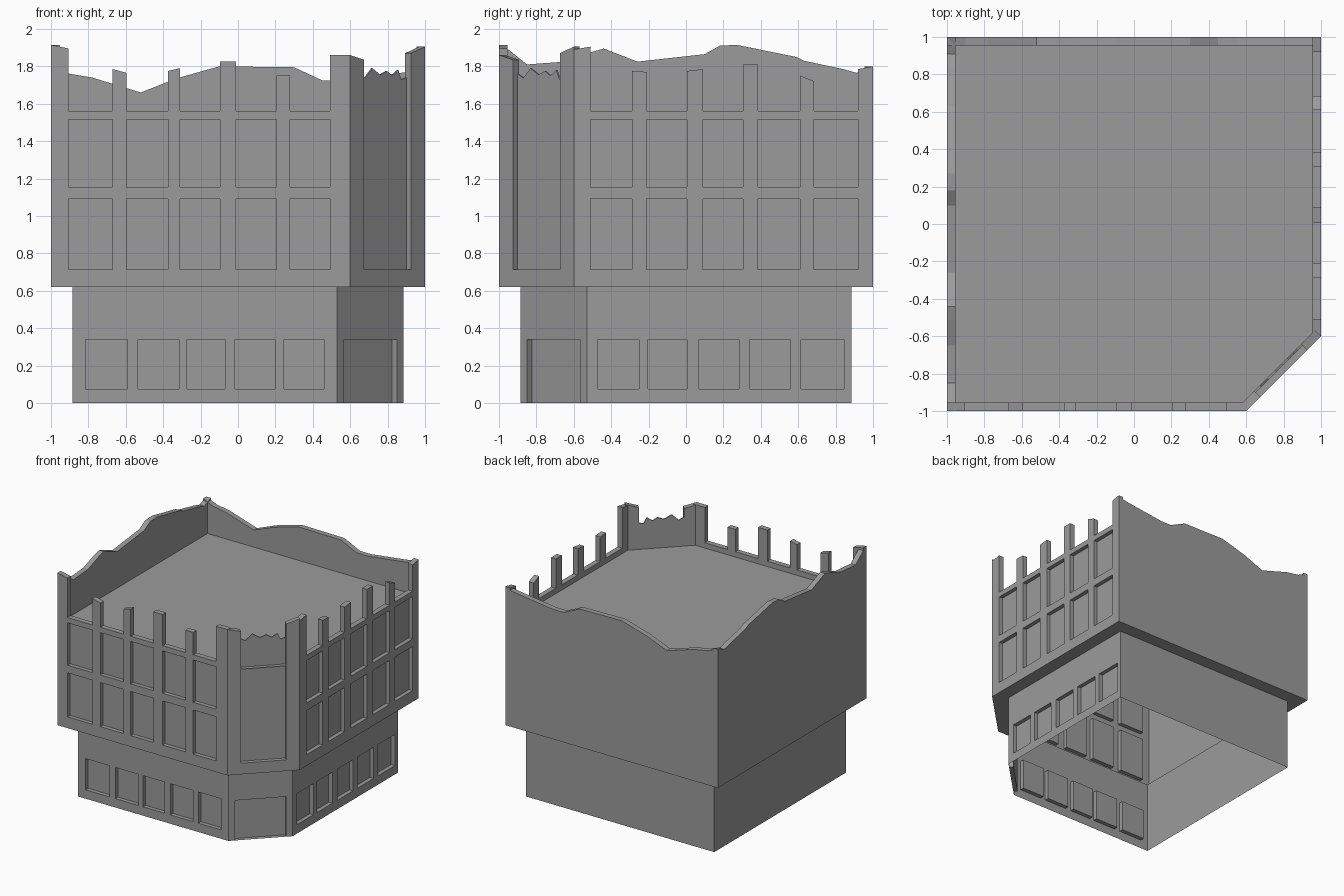
import bpy, bmesh
from mathutils import Vector

cube = bpy.data.objects.get("Cube")
if cube:
    bpy.data.objects.remove(cube)

stone = bpy.data.materials.new("grey stone")
stone.use_nodes = True
GREY = (0.33, 0.33, 0.33, 1)
stone.diffuse_color = GREY
stone.node_tree.nodes["Principled BSDF"].inputs["Base Color"].default_value = GREY

THICK, DEPTH = 0.045, 0.035
LEDGE, ROOF, SILL = 0.62, 1.515, 1.56
UP, LOW = 1.0, 0.885
CUT = 0.7071


def finish(name, bm, solid=False):
    bmesh.ops.remove_doubles(bm, verts=bm.verts, dist=0.0001)
    if solid:
        bmesh.ops.recalc_face_normals(bm, faces=bm.faces)
    mesh = bpy.data.meshes.new(name)
    bm.to_mesh(mesh)
    bm.free()
    mesh.materials.append(stone)
    obj = bpy.data.objects.new(name, mesh)
    bpy.context.collection.objects.link(obj)


class Wall:
    """A vertical plane: s runs along it, d goes inward from it."""

    def __init__(self, base, along):
        self.base = Vector((*base, 0))
        self.along = Vector((*along, 0)).normalized()
        self.inward = Vector((-self.along.y, self.along.x, 0))

    def at(self, s, z, d=0.0):
        return self.base + self.along * s + self.inward * d + Vector((0, 0, z))


def add_face(bm, points):
    bm.faces.new([bm.verts.new(p) for p in points])


def facade(name, wall, span, heights, columns=(), rows=()):
    """Thin skin with a recessed panel at each column and row crossing."""
    bm = bmesh.new()
    ss = sorted({*span, *(v for c in columns for v in c)})
    zs = sorted({*heights, *(v for r in rows for v in r)})
    for a, b in zip(ss, ss[1:]):
        for lo, hi in zip(zs, zs[1:]):
            inset = (a, b) in columns and (lo, hi) in rows
            d = DEPTH if inset else 0
            ring = [(a, lo), (b, lo), (b, hi), (a, hi)]
            add_face(bm, [wall.at(s, z, d) for s, z in ring])
            if inset:
                for p, q in zip(ring, ring[1:] + ring[:1]):
                    add_face(bm, [wall.at(*p), wall.at(*q), wall.at(*q, d), wall.at(*p, d)])
    finish(name, bm)


def slab(name, wall, profile, d0=0.0, d1=THICK):
    """Solid made from an outline on the wall plane."""
    bm = bmesh.new()
    outer = [wall.at(s, z, d0) for s, z in profile]
    inner = [wall.at(s, z, d1) for s, z in profile]
    add_face(bm, outer)
    add_face(bm, inner[::-1])
    for i in range(len(profile)):
        j = (i + 1) % len(profile)
        add_face(bm, [outer[i], inner[i], inner[j], outer[j]])
    finish(name, bm, True)


def broken_top(name, wall, tops, base, **kw):
    slab(name, wall, [(tops[0][0], base), (tops[-1][0], base)] + tops[::-1], **kw)


def walls(r, corner):
    mid = (r + corner) / 2
    return (Wall((0, -r), (1, 0)), Wall((r, 0), (0, 1)), Wall((mid, -mid), (1, 1)),
            Wall((0, r), (-1, 0)), Wall((-r, 0), (0, -1)))


def outline(r, c, z):
    return [Vector((x, y, z)) for x, y in ((-r, -r), (c, -r), (r, -c), (r, r), (-r, r))]


# Upper storeys
front, right, corner, back, left = walls(UP, 0.6)
front_cols = [(-0.905, -0.67), (-0.595, -0.375), (-0.31, -0.097), (-0.01, 0.205), (0.278, 0.492)]
right_cols = [(-0.51, -0.29), (-0.21, 0.005), (0.09, 0.305), (0.385, 0.61), (0.685, 0.92)]
rows = [(0.715, 1.09), (1.155, ROOF)]
levels = (LEDGE, ROOF)
facade("upper_front_wall", front, (-UP, 0.6), levels, front_cols, rows)
facade("upper_right_wall", right, (-0.6, UP), levels, right_cols, rows)
half = 0.4 * CUT
panel = 0.177
facade("upper_corner_wall", corner, (-half, half), levels, [(-panel, panel)], [(0.715, ROOF)])
facade("upper_back_wall", back, (-UP, UP), levels)
facade("upper_left_wall", left, (-UP, UP), levels)

# Lower storey
lfront, lright, lcorner, lback, lleft = walls(LOW, 0.53)
ground = (0, LEDGE)
low_rows = [(0.075, 0.34)]
facade("lower_front_wall", lfront, (-LOW, 0.53), ground,
       [(-0.815, -0.59), (-0.535, -0.315), (-0.273, -0.07), (-0.016, 0.198), (0.246, 0.46)], low_rows)
facade("lower_right_wall", lright, (-0.53, LOW), ground,
       [(-0.47, -0.25), (-0.203, 0.005), (0.07, 0.283), (0.342, 0.56), (0.615, 0.845)], low_rows)
half_low = (LOW - 0.53) * CUT
facade("lower_corner_wall", lcorner, (-half_low, half_low), ground, [(-0.2, 0.2)], [(0, 0.34)])
facade("lower_back_wall", lback, (-LOW, LOW), ground)
facade("lower_left_wall", lleft, (-LOW, LOW), ground)

# Overhang underside and roof deck
bm = bmesh.new()
big, small = outline(UP, 0.6, LEDGE), outline(LOW, 0.53, LEDGE)
for i in range(len(big)):
    j = (i + 1) % len(big)
    add_face(bm, [big[j], big[i], small[i], small[j]])
finish("overhang_underside", bm)
bm = bmesh.new()
add_face(bm, outline(UP - THICK, 0.585, ROOF))
finish("roof_deck", bm)

# Sills and broken pillars on the windowed walls
slab("front_sill", front, [(-UP, ROOF), (0.6, ROOF), (0.6, SILL), (-UP, SILL)])
slab("right_sill", right, [(-0.6, ROOF), (UP, ROOF), (UP, SILL), (-0.6, SILL)])


def pillars(name, wall, span, columns, tops):
    edges = [span[0], *(v for c in columns for v in c), span[1]]
    for i, (za, zb) in enumerate(tops):
        a, b = edges[2 * i:2 * i + 2]
        broken_top(f"{name}_{i + 1}", wall, [(a, za), (b, zb)], SILL)


pillars("front_pillar", front, (-UP, 0.6), front_cols,
        [(1.915, 1.895), (1.785, 1.765), (1.775, 1.79), (1.825, 1.825), (1.75, 1.75), (1.86, 1.86)])
pillars("right_pillar", right, (-0.6, UP), right_cols,
        [(1.89, 1.905), (1.775, 1.77), (1.775, 1.785), (1.81, 1.81), (1.75, 1.72), (1.785, 1.8)])

# Angled corner: two pillars and a jagged thin panel
broken_top("corner_pillar_front", corner, [(-half, 1.86), (-panel, 1.835)], ROOF)
broken_top("corner_pillar_right", corner, [(panel, 1.87), (half, 1.905)], ROOF)
broken_top("corner_panel", corner,
           [(-panel, 1.76), (-0.135, 1.738), (-0.08, 1.79), (-0.02, 1.755), (0.03, 1.775),
            (0.07, 1.75), (0.115, 1.78), (0.14, 1.73), (panel, 1.74)], ROOF, d0=DEPTH)

# Ruined back and left parapets
back_tops = [(-1, 1.8), (-0.9, 1.76), (-0.78, 1.74), (-0.52, 1.66), (-0.33, 1.735), (-0.1, 1.8),
             (0.3, 1.795), (0.45, 1.725), (0.55, 1.725), (0.87, 1.765), (1, 1.785)]
left_tops = [(-1, 1.91), (-0.95, 1.89), (-0.85, 1.81), (-0.65, 1.825), (-0.51, 1.875), (-0.44, 1.895),
             (-0.26, 1.825), (0.1, 1.865), (0.18, 1.91), (0.27, 1.915), (0.59, 1.85),
             (0.63, 1.83), (0.84, 1.785), (0.91, 1.765), (1, 1.8)]
broken_top("back_parapet", back, [(-x, z) for x, z in back_tops], ROOF)
broken_top("left_parapet", left, [(-y, z) for y, z in left_tops], ROOF)
